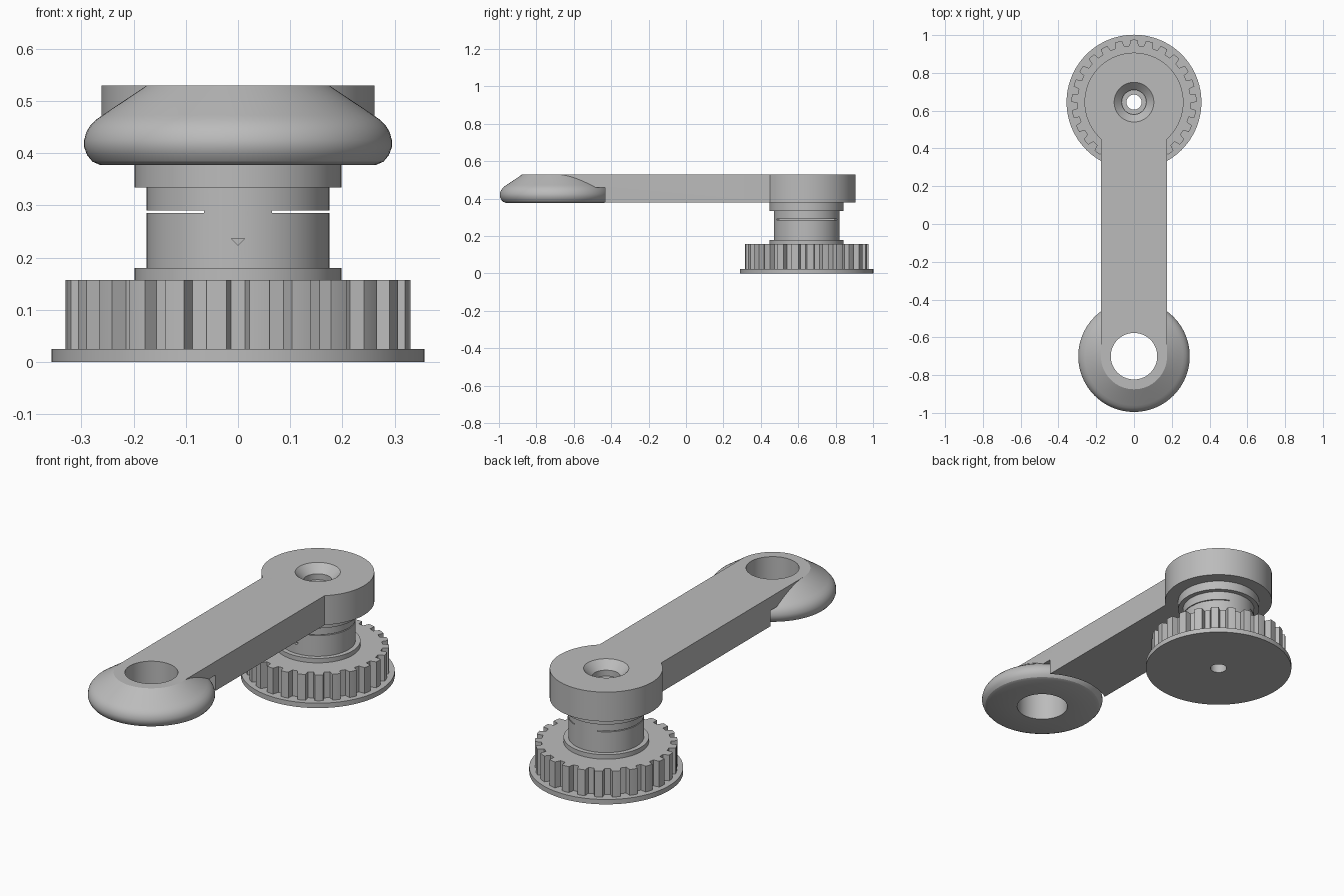
import bpy, bmesh
from math import sin, cos, pi, radians

if "Cube" in bpy.data.objects:
    bpy.data.objects.remove(bpy.data.objects["Cube"], do_unlink=True)

HUB_Y, KNOB_Y = 0.645, -0.70
TOP, UNDER = 0.53, 0.38

grey = bpy.data.materials.new("plain grey")
grey.use_nodes = True
grey.diffuse_color = (0.5, 0.5, 0.5, 1)
grey.node_tree.nodes["Principled BSDF"].inputs["Base Color"].default_value = (0.5, 0.5, 0.5, 1)


def finish(name, bm):
    bmesh.ops.recalc_face_normals(bm, faces=bm.faces)
    mesh = bpy.data.meshes.new(name)
    bm.to_mesh(mesh)
    bm.free()
    mesh.materials.append(grey)
    ob = bpy.data.objects.new(name, mesh)
    bpy.context.collection.objects.link(ob)
    return ob


def lathe(name, profile, y, steps=96):
    """Revolve a closed (radius, height) profile about the vertical axis at y."""
    bm = bmesh.new()
    rings = [[bm.verts.new((r * cos(2 * pi * i / steps), y + r * sin(2 * pi * i / steps), z))
              for i in range(steps)] for r, z in profile]
    for a, b in zip(rings, rings[1:] + rings[:1]):
        for i in range(steps):
            j = (i + 1) % steps
            bm.faces.new((a[i], a[j], b[j], b[i]))
    return finish(name, bm)


def prism(name, outline, offset):
    """Extrude a closed outline of 3D points by an offset."""
    bm = bmesh.new()
    face = bm.faces.new([bm.verts.new(p) for p in outline])
    ext = bmesh.ops.extrude_face_region(bm, geom=[face])
    moved = [v for v in ext["geom"] if isinstance(v, bmesh.types.BMVert)]
    bmesh.ops.translate(bm, verts=moved, vec=offset)
    return finish(name, bm)


def disc(name, r, y, z0, z1, steps=96):
    pts = [(r * cos(2 * pi * i / steps), y + r * sin(2 * pi * i / steps), z0) for i in range(steps)]
    return prism(name, pts, (0, 0, z1 - z0))


def combine(target, other, operation):
    mod = target.modifiers.new("combine", "BOOLEAN")
    mod.operation = operation
    mod.solver = "EXACT"
    mod.object = other
    bpy.context.view_layer.objects.active = target
    bpy.ops.object.modifier_apply(modifier=mod.name)
    bpy.data.objects.remove(other, do_unlink=True)


# Crank arm: straight bar with a rounded end
W = 0.175
outline = [(W, 0.5, UNDER), (-W, 0.5, UNDER)]
outline += [(W * cos(pi + pi * i / 48), KNOB_Y + W * sin(pi + pi * i / 48), UNDER) for i in range(49)]
arm = prism("crank_arm", outline, (0, 0, TOP - UNDER))

# Clearance under the arm around the grip, and the finger hole
combine(arm, disc("clearance", 0.32, KNOB_Y, 0.3, 0.46), "DIFFERENCE")
combine(arm, disc("finger_bore", 0.123, KNOB_Y, 0.3, 0.6), "DIFFERENCE")

# Round head with a countersunk screw hole
head = lathe("arm_head", [(0.262, UNDER), (0.262, TOP), (0.105, TOP), (0.065, 0.49),
                          (0.065, 0.46), (0.04, 0.46), (0.04, UNDER)], HUB_Y)
combine(arm, head, "UNION")

# Finger grip: bulging ring with a sloping shoulder
grip = lathe("finger_grip", [(0.123, 0.378), (0.265, 0.378), (0.279, 0.384), (0.289, 0.396),
                             (0.295, 0.412), (0.295, 0.425), (0.291, 0.44), (0.284, 0.452),
                             (0.274, 0.463), (0.26, 0.473), (W, TOP), (0.123, TOP)], KNOB_Y)

# Drum with a collar at each end
drum = lathe("drum", [(0.04, 0.157), (0.198, 0.157), (0.198, 0.18), (0.175, 0.18),
                      (0.175, 0.334), (0.198, 0.334), (0.198, UNDER), (0.04, UNDER)], HUB_Y)

# Thin slots sawn into both sides of the drum
for side in (-1, 1):
    x0, x1 = side * 0.065, side * 0.25
    slot = prism("slot", [(x0, 0.3, 0.286), (x1, 0.3, 0.286), (x1, 0.3, 0.29), (x0, 0.3, 0.29)],
                 (0, 0.7, 0))
    combine(drum, slot, "DIFFERENCE")

# Small triangular index mark on the front
mark = prism("mark", [(-0.013, 0.44, 0.237), (0.013, 0.44, 0.237), (0, 0.44, 0.224)], (0, 0.06, 0))
combine(drum, mark, "DIFFERENCE")

# Toothed pulley
TEETH = 25
pitch = 2 * pi / TEETH
pts = []
for i in range(TEETH):
    centre = -pi / 2 + (i + 0.5) * pitch
    for part, r in ((-0.32, 0.3), (-0.23, 0.33), (0, 0.331), (0.23, 0.33), (0.32, 0.3)):
        a = centre + part * pitch
        pts.append((r * cos(a), HUB_Y + r * sin(a), 0.02))
pulley = prism("toothed_pulley", pts, (0, 0, 0.137))
combine(pulley, disc("shaft_bore", 0.04, HUB_Y, -0.1, 0.3), "DIFFERENCE")

# Base flange
flange = lathe("base_flange", [(0.04, 0), (0.357, 0), (0.357, 0.025), (0.04, 0.025)], HUB_Y)

# Smooth the round surfaces and keep the edges crisp
bpy.ops.object.select_all(action="DESELECT")
for ob in (arm, grip, drum, pulley, flange):
    ob.select_set(True)
bpy.context.view_layer.objects.active = arm
bpy.ops.object.shade_smooth_by_angle(angle=radians(25))
